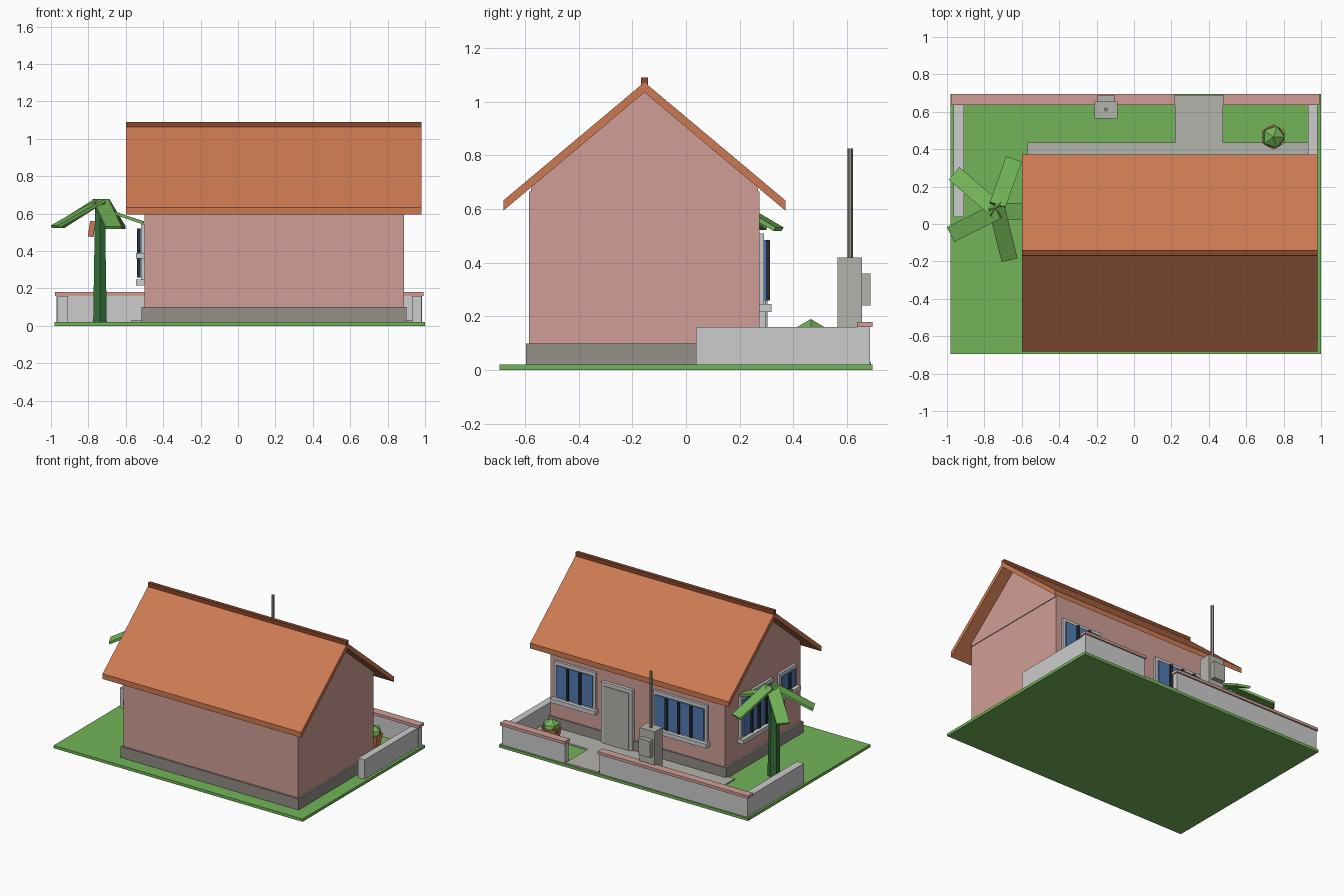
import bpy, bmesh, math
from mathutils import Vector, Matrix

if "Cube" in bpy.data.objects:
    bpy.data.objects.remove(bpy.data.objects["Cube"])


def mat(name, r, g, b):
    m = bpy.data.materials.new(name)
    m.diffuse_color = [((c / 255 + 0.055) / 1.055) ** 2.4 for c in (r, g, b)] + [1]
    m.use_nodes = True
    m.node_tree.nodes["Principled BSDF"].inputs["Base Color"].default_value = m.diffuse_color
    return m


GREEN = mat("leaf green", 115, 180, 88)
TRUNK = mat("dark green", 52, 112, 56)
PINK = mat("wall pink", 208, 158, 150)
ORANGE = mat("roof terracotta", 204, 122, 82)
BROWN = mat("ridge brown", 138, 72, 42)
PALE = mat("pale grey", 204, 204, 204)
STONE = mat("stone grey", 180, 179, 172)
BASE = mat("plinth grey", 147, 142, 135)
BLUE = mat("glass blue", 80, 122, 178)
DARK = mat("bar dark", 42, 44, 54)


def finish(name, bm, m):
    bmesh.ops.recalc_face_normals(bm, faces=bm.faces)
    me = bpy.data.meshes.new(name)
    bm.to_mesh(me)
    bm.free()
    me.materials.append(m)
    o = bpy.data.objects.new(name, me)
    bpy.context.collection.objects.link(o)
    return o


def box(name, x0, x1, y0, y1, z0, z1, m, xf=None):
    bm = bmesh.new()
    bmesh.ops.create_cube(bm, size=1)
    for v in bm.verts:
        v.co = Vector(((x0 + x1) / 2 + v.co.x * (x1 - x0),
                       (y0 + y1) / 2 + v.co.y * (y1 - y0),
                       (z0 + z1) / 2 + v.co.z * (z1 - z0)))
    if xf:
        bm.transform(xf)
    return finish(name, bm, m)


def prism(name, yz, x0, x1, m):
    """Extrude a y-z profile along x."""
    bm = bmesh.new()
    f = bm.faces.new([bm.verts.new((x0, y, z)) for y, z in yz])
    g = bmesh.ops.extrude_face_region(bm, geom=[f])["geom"]
    bmesh.ops.translate(bm, vec=(x1 - x0, 0, 0),
                        verts=[v for v in g if isinstance(v, bmesh.types.BMVert)])
    return finish(name, bm, m)


def cone(name, x, y, z0, z1, r0, r1, n, m):
    bm = bmesh.new()
    bmesh.ops.create_cone(bm, cap_ends=True, segments=n, radius1=r0, radius2=r1, depth=z1 - z0)
    bmesh.ops.translate(bm, vec=(x, y, (z0 + z1) / 2), verts=bm.verts)
    return finish(name, bm, m)


# Ground and paths
box("lawn", -0.98, 1.0, -0.695, 0.695, 0, 0.02, GREEN)
box("house_path", -0.57, 0.93, 0.26, 0.435, 0.015, 0.03, STONE)
box("gate_path", 0.22, 0.475, 0.43, 0.69, 0.015, 0.03, STONE)

# House body
box("plinth", -0.515, 0.90, -0.597, 0.283, 0.01, 0.10, BASE)
box("walls", -0.50, 0.888, -0.585, 0.273, 0.09, 0.665, PINK)
prism("gables", [(-0.578, 0.66), (0.268, 0.66), (0.268, 0.685), (-0.155, 1.045), (-0.578, 0.685)],
      -0.505, 0.893, PINK)

# Roof slopes and ridge cap
for side, s in (("back", 1), ("front", -1)):
    yr = -0.155
    prism("roof_" + side, [(yr, 1.035), (yr, 1.073), (yr + s * 0.526, 0.632), (yr + s * 0.526, 0.594)],
          -0.60, 0.98, ORANGE)
box("ridge_cap", -0.60, 0.98, -0.168, -0.142, 1.055, 1.09, BROWN)


# Windows: local x along the wall, local -y outward
def window(name, xf, w, z0, z1, bars):
    h = w / 2
    box(name + "_frame", -h, h, -0.018, 0.01, z0, z1, PALE, xf)
    box(name + "_sill", -h - 0.012, h + 0.012, -0.045, 0.01, z0 - 0.03, z0, PALE, xf)
    box(name + "_glass", -h + 0.02, h - 0.02, -0.027, 0, z0 + 0.012, z1 - 0.025, BLUE, xf)
    for i in range(bars):
        c = -h + 0.02 + (w - 0.04) * (i + 1) / (bars + 1)
        box(name + "_bar", c - 0.009, c + 0.009, -0.04, 0, z0 + 0.012, z1 - 0.025, DARK, xf)


def facing(x, y, deg):
    return Matrix.Translation((x, y, 0)) @ Matrix.Rotation(math.radians(deg), 4, 'Z')


window("small_yard_window", facing(0.68, 0.273, 180), 0.33, 0.247, 0.51, 2)
window("wide_yard_window", facing(-0.155, 0.273, 180), 0.43, 0.247, 0.51, 3)
window("big_side_window", facing(-0.50, -0.07, -90), 0.37, 0.247, 0.545, 3)
window("high_side_window", facing(-0.50, -0.42, -90), 0.19, 0.39, 0.545, 1)

# Door
box("door_frame", 0.22, 0.47, 0.26, 0.297, 0.03, 0.465, PALE)
box("door", 0.245, 0.445, 0.27, 0.304, 0.03, 0.44, STONE)

# Boundary walls with coping
for x0, x1 in ((-0.97, 0.21), (0.485, 0.985)):
    box("garden_wall", x0, x1, 0.645, 0.685, 0.02, 0.16, PALE)
    box("wall_coping", x0 - 0.008, x1 + 0.008, 0.637, 0.695, 0.16, 0.18, PINK)
for x0, x1 in ((-0.965, -0.91), (0.93, 0.98)):
    box("side_wall", x0, x1, 0.038, 0.66, 0.02, 0.16, PALE)

# Meter post and mast
box("meter_post", -0.21, -0.087, 0.565, 0.655, 0.02, 0.42, STONE)
box("meter_box", -0.195, -0.102, 0.655, 0.688, 0.24, 0.36, STONE)
cone("mast", -0.15, 0.612, 0.42, 0.825, 0.011, 0.011, 6, BASE)

# Potted bush
cone("pot", 0.745, 0.465, 0.02, 0.13, 0.045, 0.068, 6, ORANGE)
bm = bmesh.new()
bmesh.ops.create_icosphere(bm, subdivisions=1, radius=0.067)
bmesh.ops.scale(bm, vec=(1, 1, 0.9), verts=bm.verts)
bmesh.ops.translate(bm, vec=(0.745, 0.465, 0.13), verts=bm.verts)
finish("bush", bm, GREEN)

# Palm: tapered trunk, drooping flat fronds, fruit
cone("palm_trunk", -0.738, 0.055, 0.02, 0.66, 0.042, 0.03, 6, TRUNK)


def frond(a, b, w=0.088, t=0.016):
    a, b = Vector(a), Vector(b)
    d = (b - a).normalized()
    side = Vector((0, 0, 1)).cross(d).normalized()
    xf = Matrix((d, side, d.cross(side))).transposed().to_4x4()
    box("palm_frond", 0, (b - a).length, -w / 2, w / 2, -t / 2, t / 2, GREEN, Matrix.Translation(a) @ xf)


for a, b in (((-0.73, 0.10, 0.67), (-0.643, 0.345, 0.525)),
             ((-0.74, 0.08, 0.67), (-0.96, 0.268, 0.53)),
             ((-0.73, 0.07, 0.67), (-0.978, -0.055, 0.53)),
             ((-0.735, 0.09, 0.67), (-0.666, -0.19, 0.525)),
             ((-0.74, 0.07, 0.63), (-0.505, 0.065, 0.55))):
    frond(a, b)
box("palm_fruit", -0.015, 0.015, -0.02, 0.02, -0.042, 0.042, ORANGE,
    Matrix.Translation((-0.782, 0.03, 0.518)) @ Matrix.Rotation(math.radians(8), 4, 'Y'))
